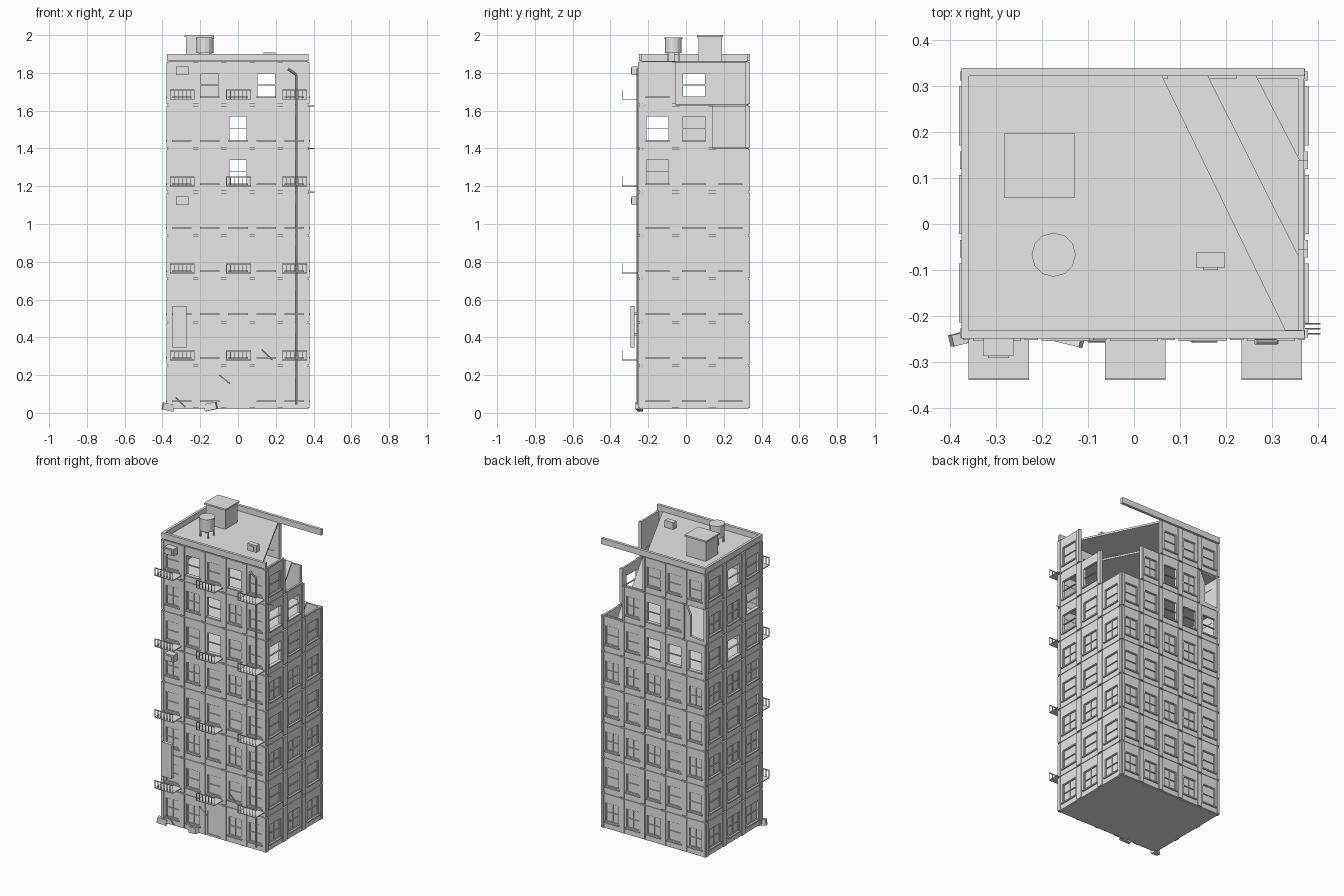
import bpy, bmesh, math
from mathutils import Matrix, Vector

if "Cube" in bpy.data.objects:
    bpy.data.objects.remove(bpy.data.objects["Cube"])

grey = bpy.data.materials.new("plain_grey")
grey.use_nodes = True
COLOUR = (0.8, 0.8, 0.8, 1)
grey.diffuse_color = COLOUR
grey.node_tree.nodes["Principled BSDF"].inputs["Base Color"].default_value = COLOUR

X, FRONT, BACK = 0.373, -0.247, 0.332
BASE, STOREY, FLOORS = 0.02, 0.23, 8
parts = {}


def mesh(name):
    return parts.setdefault(name, bmesh.new())


def box(name, x0, x1, y0, y1, z0, z1, turn=None):
    """Axis-aligned box, optionally turned about its centre."""
    mid = Vector(((x0 + x1) / 2, (y0 + y1) / 2, (z0 + z1) / 2))
    size = Matrix.Diagonal((abs(x1 - x0), abs(y1 - y0), abs(z1 - z0), 1))
    m = Matrix.Translation(mid) @ (turn or Matrix()) @ size
    bmesh.ops.create_cube(mesh(name), size=1, matrix=m)


def rod(name, a, b, r, sides=8):
    a, b = Vector(a), Vector(b)
    m = Matrix.Translation((a + b) / 2) @ (b - a).to_track_quat('Z', 'Y').to_matrix().to_4x4()
    bmesh.ops.create_cone(mesh(name), cap_ends=True, segments=sides, radius1=r,
                          radius2=r, depth=(b - a).length, matrix=m)


def prism(name, points, offset):
    bm = mesh(name)
    face = bm.faces.new([bm.verts.new(p) for p in points])
    grown = bmesh.ops.extrude_face_region(bm, geom=[face], use_keep_orig=True)
    moved = [v for v in grown["geom"] if isinstance(v, bmesh.types.BMVert)]
    bmesh.ops.translate(bm, verts=moved, vec=offset)


def wall_box(name, side, u0, u1, d0, d1, z0, z1):
    """Box placed along a wall: u runs sideways, d points outward."""
    if side == "front":
        box(name, u0, u1, FRONT - d0, FRONT - d1, z0, z1)
    elif side == "back":
        box(name, u0, u1, BACK + d0, BACK + d1, z0, z1)
    else:
        s = 1 if side == "right" else -1
        box(name, s * (X + d0), s * (X + d1), u0, u1, z0, z1)


def module(side, mid, width, half, b, floor, is_open, door=False):
    """One wall bay: panel round an opening, pilasters, sill, sash and pane."""
    walls = side + "_wall"
    l, r = mid - width / 2, mid + width / 2
    low, high = (b + 0.014, b + 0.165) if door else (b + 0.045, b + 0.168)
    z0, z1 = b + 0.005, b + STOREY - 0.005
    for u0, u1, v0, v1 in ((l, r, z0, low), (l, r, high, z1),
                           (l, mid - half, low, high), (mid + half, r, low, high)):
        wall_box(walls, side, u0, u1, -0.016, 0, v0, v1)
    # Recessed joints between storeys
    for v0, v1 in ((b, z0), (z1, b + STOREY)):
        wall_box(walls, side, l, r, -0.016, -0.004, v0, v1)
    # Half pilasters at both edges
    p = width * 0.1
    for u0, u1 in ((l, l + p), (r - p, r)):
        wall_box(side + "_pilasters", side, u0, u1, 0, 0.006, z0, z1)
    if door:
        wall_box("front_door", side, mid - half, mid + half, -0.012, -0.004, low, high)
        return
    wall_box(side + "_sills", side, mid - half - 0.006, mid + half + 0.006,
             0, 0.008, low - 0.008, low)
    sash, t, zm = side + "_sashes", 0.004, (low + high) / 2
    wall_box(sash, side, mid - half, mid + half, -0.014, -0.004, zm - t / 2, zm + t / 2)
    if is_open:
        return
    for u0, u1, v0, v1 in ((-half, t - half, low, high), (half - t, half, low, high),
                           (-half, half, low, low + t), (-half, half, high - t, high)):
        wall_box(sash, side, mid + u0, mid + u1, -0.014, -0.004, v0, v1)
    if floor % 2 == 0:
        wall_box(sash, side, mid - t / 2, mid + t / 2, -0.014, -0.006, low, high)
    wall_box(side + "_panes", side, mid - half, mid + half, -0.014, -0.010, low, high)


# Bays without a pane, and bays lost at the collapsed corner (floor, bay)
OPEN = {"front": {(7, 1), (7, 3), (6, 2), (5, 2)},
        "back": {(6, 2), (5, 0), (5, 1), (5, 2)},
        "right": {(6, 0), (6, 1), (5, 0)},
        "left": {(7, 1), (6, 0), (5, 1)}}
GONE = {"back": {(7, 3), (7, 4), (6, 4), (6, 0)}, "right": {(7, 1), (7, 2), (6, 2)}}

for side in OPEN:
    wide = side in ("front", "back")
    count, half = (5, 0.046) if wide else (3, 0.058)
    start, end = (-X, X) if wide else (FRONT, BACK)
    width = (end - start) / count
    for floor in range(FLOORS):
        for bay in range(count):
            if (floor, bay) in GONE.get(side, ()):
                continue
            module(side, start + (bay + 0.5) * width, width, half, BASE + floor * STOREY,
                   floor, (floor, bay) in OPEN[side],
                   door=(side, floor, bay) == ("front", 0, 2))

# Torn remnant of the broken back bay
b7 = BASE + 6 * STOREY
torn = [(-.224, 0), (-X, 0), (-X, .02), (-.265, .03), (-.265, .16), (-.235, .225), (-.224, .225)]
prism("torn_wall", [(u, BACK, b7 + z) for u, z in torn], (0, -0.016, 0))

# Floor slabs, the upper ones cut diagonally at the lost corner
L, R, F, B = -0.36, 0.366, -0.235, 0.325
for floor in range(6):
    z = BASE + floor * STOREY
    box("floor_slabs", L, R, F, B, z, z + 0.01)
cuts = {"roof_slab": (0.06, 0.33, F, 1.852), "upper_floor": (0.16, R, -0.085, 1.622),
        "lower_floor": (0.265, R, 0.13, 1.392)}
for name, (xb, xf, yf, z) in cuts.items():
    edge = [(L, F), (R, F)] + ([(xf, yf)] if yf > F else [(xf, yf + 0.004), ])
    if name == "roof_slab":
        edge = [(L, F), (R, F), (R, F + 0.004), (xf, F + 0.004)]
    prism(name, [(x, y, z) for x, y in edge + [(xb, B), (L, B)]], (0, 0, 0.012))

# Parapet on three sides, the back one left hanging
for y0, y1 in ((-0.25, -0.232), (0.322, 0.34)):
    box("parapet", -0.376, 0.372, y0, y1, 1.862, 1.9)
box("parapet", -0.376, -0.36, -0.232, 0.322, 1.862, 1.9)

# Roof shed with thin cap
box("roof_shed", -0.275, -0.137, 0.065, 0.19, 1.86, 1.99)
box("roof_shed_cap", -0.283, -0.128, 0.058, 0.197, 1.99, 2.0)

# Water tank on legs
tx, ty = -0.175, -0.067
rod("water_tank", (tx, ty, 1.905), (tx, ty, 1.98), 0.044, 12)
rod("water_tank_lid", (tx, ty, 1.98), (tx, ty, 1.988), 0.048, 12)
for sx in (-1, 1):
    for sy in (-1, 1):
        x, y = tx + sx * 0.028, ty + sy * 0.028
        box("tank_legs", x - .004, x + .004, y - .004, y + .004, 1.86, 1.906)

# Roof vent unit
box("roof_vent", 0.135, 0.198, -0.095, -0.062, 1.86, 1.908)
box("roof_vent_grille", 0.15, 0.183, -0.1, -0.095, 1.872, 1.898)

# Balconies on every second storey, railed along the front
for floor in (1, 3, 5, 7):
    z = BASE + floor * STOREY + 0.028
    for x in (-0.295, 0.003, 0.3):
        box("balcony_decks", x - .066, x + .066, -0.34, FRONT, z, z + 0.005)
        box("balcony_rails", x - .066, x + .066, -0.34, -0.336, z + 0.048, z + 0.053)
        for i in range(7):
            u = x - 0.064 + i * 0.128 / 6
            box("balcony_rails", u - .0015, u + .0015, -0.3395, -0.3365, z, z + 0.05)

# Window cooling units
for z in (1.79, 1.1):
    box("window_units", -0.328, -0.262, -0.288, FRONT, z, z + 0.045)
    box("window_unit_grilles", -0.318, -0.272, -0.292, -0.288, z + 0.008, z + 0.037)

# Hanging sign panel on two brackets
box("sign_panel", -0.346, -0.272, -0.294, -0.272, 0.345, 0.567)
for z in (0.41, 0.52):
    box("sign_brackets", -0.315, -0.303, -0.274, FRONT, z, z + 0.012)

# Drainpipe with a bent head
rod("drainpipe", (0.31, -0.257, 0.045), (0.31, -0.257, 1.79), 0.006)
rod("drainpipe", (0.31, -0.257, 1.79), (0.265, -0.257, 1.82), 0.006)

# Bare reinforcing rods at the broken edge
for i, z in enumerate((1.17, 1.4, 1.625)):
    y = -0.239 + i * 0.011
    rod("bare_rods", (0.36, y, z), (0.406, y, z), 0.002, 6)

# Rubble blocks and loose splinters against the front
tilt = Matrix.Rotation(math.radians(12), 4, 'Y') @ Matrix.Rotation(math.radians(14), 4, 'Z')
box("rubble", -0.4, -0.34, -0.26, -0.235, 0.012, 0.05, tilt)
box("rubble", -0.178, -0.112, -0.262, -0.238, 0.014, 0.052, tilt.inverted())
for a, c in (((-0.33, 0.08), (-0.28, 0.03)), ((-0.1, 0.2), (-0.045, 0.155)),
             ((0.125, 0.335), (0.18, 0.28))):
    rod("splinters", (a[0], -0.255, a[1]), (c[0], -0.255, c[1]), 0.003, 5)

for name, bm in parts.items():
    bmesh.ops.recalc_face_normals(bm, faces=bm.faces)
    data = bpy.data.meshes.new(name)
    bm.to_mesh(data)
    bm.free()
    data.materials.append(grey)
    bpy.context.collection.objects.link(bpy.data.objects.new(name, data))
